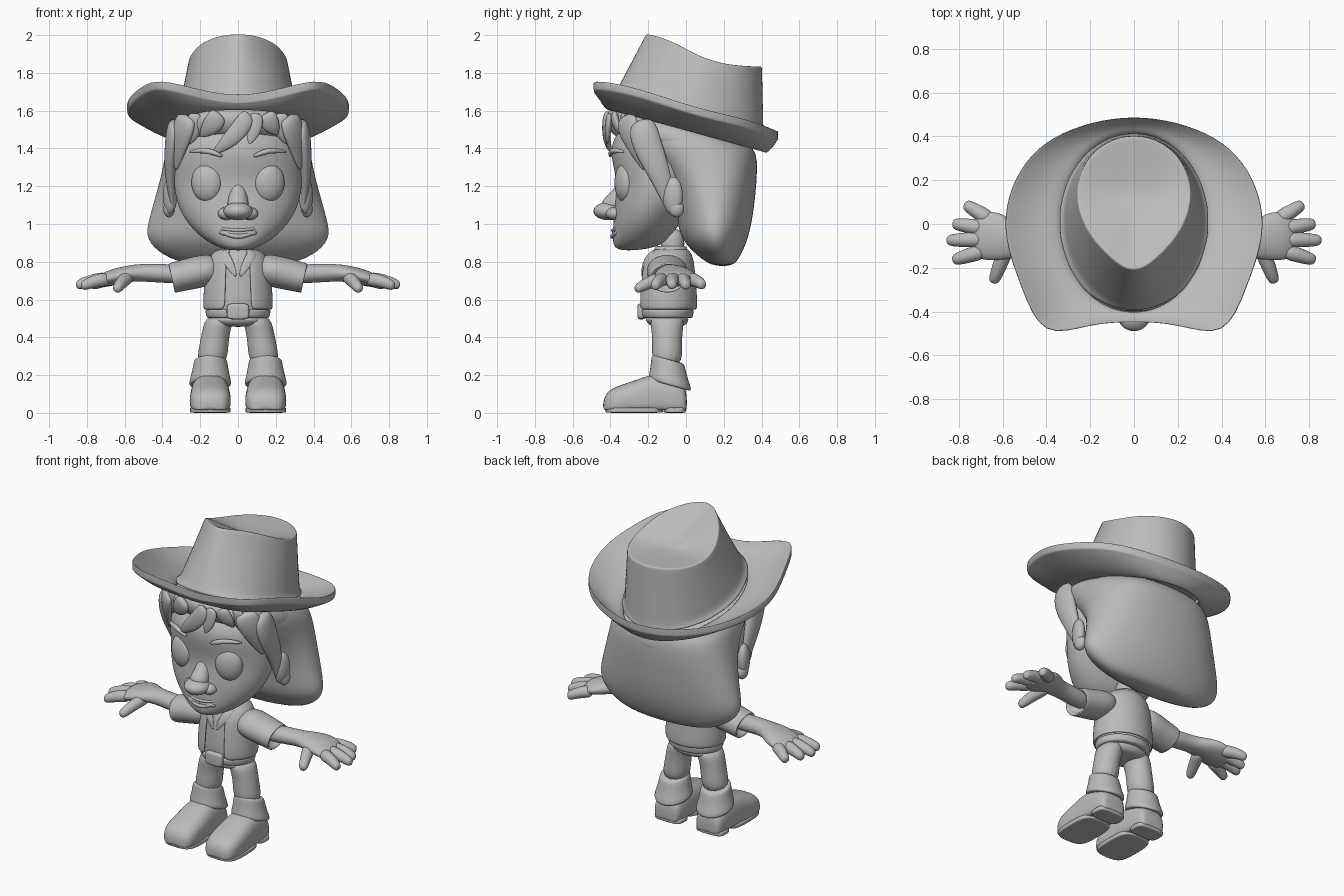
import bpy, bmesh, math
from mathutils import Vector

if "Cube" in bpy.data.objects:
    bpy.data.objects.remove(bpy.data.objects["Cube"])

clay = bpy.data.materials.new("clay_grey")
clay.use_nodes = True
GREY = (0.5, 0.5, 0.5, 1)
clay.diffuse_color = GREY
clay.node_tree.nodes["Principled BSDF"].inputs["Base Color"].default_value = GREY
Z = (0, 0, 1)
FRONT = (0, -1, 0)


def finish(name, bm, mirror=False, sub=0, thick=0):
    bmesh.ops.recalc_face_normals(bm, faces=bm.faces)
    mesh = bpy.data.meshes.new(name)
    bm.to_mesh(mesh)
    bm.free()
    ob = bpy.data.objects.new(name, mesh)
    bpy.context.collection.objects.link(ob)
    mesh.materials.append(clay)
    for f in mesh.polygons:
        f.use_smooth = True
    if mirror:
        ob.modifiers.new("Mirror", "MIRROR")
    if thick:
        ob.modifiers.new("Solidify", "SOLIDIFY").thickness = thick
    if sub:
        m = ob.modifiers.new("Subdivision", "SUBSURF")
        m.levels = m.render_levels = sub


def loft(name, rings, caps=True, keep=None, sub=2, **kw):
    """Bridge rings of equal length into one surface."""
    bm = bmesh.new()
    rows = [[bm.verts.new(p) for p in r] for r in rings]
    n = len(rows[0])
    for a, b in zip(rows, rows[1:]):
        for i in range(n):
            j = (i + 1) % n
            bm.faces.new((a[i], a[j], b[j], b[i]))
    if caps:
        bm.faces.new(rows[0])
        bm.faces.new(rows[-1])
    bmesh.ops.remove_doubles(bm, verts=bm.verts, dist=1e-5)
    if keep:
        drop = [f for f in bm.faces if not keep(f.calc_center_median())]
        bmesh.ops.delete(bm, geom=drop, context="FACES")
    finish(name, bm, sub=sub, **kw)


def tube(name, pts, d=Z, face=None, n=16, power=1, floor=None, tilt=0, **kw):
    """Stack ovals (x, y, z, width, depth[, power]) along d; depth points along face."""
    d = Vector(d).normalized()
    u = Vector(face or (FRONT if abs(d.z) > .99 else Z)).cross(d).normalized()
    v = d.cross(u)
    rings = []
    for x, y, z, r1, r2, *own in pts:
        pw = own[0] if own else power
        bend = lambda t: math.copysign(abs(t) ** pw, t)
        ring = []
        for i in range(n):
            a = 2 * math.pi * (i + 0.5) / n
            p = Vector((x, y, z)) + u * r1 * bend(math.cos(a)) + v * r2 * bend(math.sin(a))
            p.z -= tilt * (p.y - y)
            if floor is not None:
                p.z = max(p.z, floor)
            ring.append(p)
        rings.append(ring)
    loft(name, rings, **kw)


def strand(name, path, radii, flat=1, **kw):
    """Tapered tube through a few points."""
    d = Vector(path[-1]) - Vector(path[0])
    tube(name, [(*p, r, r * flat) for p, r in zip(path, radii)], d=d, n=10, **kw)


def ball(name, loc, size, turn=0, **kw):
    bm = bmesh.new()
    bmesh.ops.create_uvsphere(bm, u_segments=24, v_segments=16, radius=1)
    bmesh.ops.scale(bm, vec=size, verts=bm.verts)
    c, s = math.cos(turn), math.sin(turn)
    for v in bm.verts:
        x, y, z = v.co
        v.co = Vector((c * x - s * y, s * x + c * y, z)) + Vector(loc)
    finish(name, bm, **kw)


def stack(rows):
    """Rows of height, half width, front y, back y[, power]."""
    return [(0, (f + b) / 2, z, rx, (b - f) / 2, *own) for z, rx, f, b, *own in rows]


# Head and face
tube("head", stack([
    (.86, .05, -.35, -.26), (.88, .115, -.385, -.14), (.93, .2, -.39, -.08),
    (1.02, .285, -.385, -.02), (1.12, .33, -.38, .05), (1.22, .345, -.365, .08),
    (1.33, .34, -.395, .1), (1.46, .315, -.405, .1), (1.58, .2, -.25, .1)]), n=24)
ball("nose", (0, -.41, 1.068), (.078, .08, .048))
ball("nostril", (.062, -.38, 1.055), (.045, .045, .034), mirror=True)
strand("nose_bridge", [(0, -.315, 1.24), (0, -.335, 1.17), (0, -.375, 1.12), (0, -.41, 1.07)],
       [.035, .048, .058, .065], face=FRONT)
ball("eye", (.165, -.325, 1.22), (.084, .05, .104), turn=.3, mirror=True)
strand("eyebrow", [(.08, -.4, 1.358), (.13, -.4, 1.38), (.19, -.378, 1.392), (.26, -.325, 1.38)],
       [.01, .016, .016, .008], mirror=True)
for name, low, r in (("upper_lip", .965, .009), ("lower_lip", .928, .013)):
    strand(name, [(x, -.393 + 2.8 * x * x, low + (.985 - low) * (x / .125) ** 2)
                  for x in (-.125, -.07, 0, .07, .125)], [.005, r, r, r, .005])
ball("teeth", (0, -.37, .952), (.1, .022, .02))
ball("ear", (.36, -.07, 1.15), (.035, .055, .1), turn=-.3, mirror=True)
ball("ear_lobe", (.365, -.05, 1.08), (.03, .04, .045), mirror=True)

# Hair: a solid back mass, a tilted cap under the hat and loose locks
tube("hair_back", stack([
    (.775, .25, .14, .25, 1), (.83, .4, .06, .29, 1), (.92, .5, -.03, .33, 1.05),
    (1.03, .475, -.05, .355, 1), (1.2, .425, -.09, .375, .9), (1.32, .395, -.17, .38, .8),
    (1.4, .385, -.27, .37, .8), (1.47, .365, -.35, .27, .85), (1.51, .33, -.36, .18, .9)]), n=24)
tube("hair_cap", stack([
    (1.34, .34, -.35, .37), (1.42, .38, -.405, .385), (1.49, .36, -.405, .37),
    (1.55, .27, -.3, .3)]), n=24, power=.85, tilt=.28)
strand("side_lock", [(.335, -.24, 1.56), (.35, -.21, 1.42), (.36, -.14, 1.27),
                     (.35, -.1, 1.14), (.345, -.09, 1.06)],
       [.08, .085, .065, .035, .008], flat=.5, face=(1, 0, 0), mirror=True)
strand("temple_lock", [(.27, -.32, 1.58), (.29, -.305, 1.5), (.318, -.26, 1.4), (.33, -.22, 1.28)],
       [.07, .08, .06, .008], flat=.45, face=(.7, -.7, 0), mirror=True)
locks = {"center": (.06, -.14, 1.365, .055), "short": (.1, .06, 1.42, .045),
         "right": (-.1, -.2, 1.46, .06), "far_right": (-.22, -.26, 1.42, .05),
         "left": (.15, .21, 1.47, .055), "far_left": (.22, .26, 1.42, .05)}
for name, (x0, x1, low, r) in locks.items():
    path = []
    for t, h in ((0, 0), (.2, .35), (.6, .72), (1, 1)):
        x = x0 + (x1 - x0) * t
        path.append((x, -.425 + 1.9 * x * x, 1.59 + (low - 1.59) * h))
    strand(name + "_bang", path, [r * .8, r, r * .8, .005], flat=.45, face=FRONT)


# Hat
def full(half):
    return half + [Vector((-p.x, p.y, p.z)) for p in half[-2:0:-1]]


def mix(a, b, t, lift=1):
    return [Vector((*p.xy.lerp(q.xy, t), p.z + (q.z - p.z) * t ** lift)) for p, q in zip(a, b)]


base = []
for i in range(10):
    a = math.pi * i / 9
    y = .005 - .415 * math.cos(a)
    base.append(Vector((.335 * math.sin(a), y, 1.53 - .28 * y)))
base = full(base)
edge = full([Vector(p) for p in [
    (0, -.445, 1.675), (.2, -.455, 1.71), (.42, -.53, 1.775), (.515, -.29, 1.735),
    (.6, -.06, 1.655), (.58, .13, 1.6), (.5, .29, 1.565), (.375, .4, 1.53),
    (.19, .47, 1.5), (0, .495, 1.49)]])
rim = full([Vector(p) for p in [
    (0, -.235, 2.012), (.11, -.155, 2.0), (.205, -.05, 1.957), (.25, .05, 1.9),
    (.262, .13, 1.87), (.255, .2, 1.85), (.225, .28, 1.84), (.165, .35, 1.835),
    (.08, .395, 1.835), (0, .405, 1.835)]])
top = [mix(base, edge, t, 1.7) for t in (0, .4, .75, .98, 1)]
under = [[p - Vector((0, 0, .045)) for p in r] for r in reversed(top)]
loft("hat_brim", top + under + [top[0]], caps=False)
dip = [Vector((0, .12, 1.83))] * len(rim)
loft("hat_crown", [mix(base, edge, .2, 1.7)] + [mix(base, rim, t) for t in (.06, .2, .55, .96, 1)]
     + [mix(rim, dip, t) for t in (.06, .4, .8)])

# Body and clothes
tube("neck", [(0, -.08, .8, .075, .07), (0, -.07, .87, .062, .062), (0, -.07, .98, .065, .065)])
tube("shirt_body", stack([
    (.49, .155, -.22, .02), (.56, .172, -.24, .04), (.68, .163, -.235, .03),
    (.78, .16, -.23, .03), (.845, .125, -.2, .02), (.885, .07, -.15, 0)]))
tube("vest", stack([
    (.545, .188, -.262, .062), (.62, .185, -.26, .06), (.74, .175, -.25, .05),
    (.83, .16, -.23, .04), (.872, .1, -.18, .01)]), n=24, caps=False,
    keep=lambda c: c.y > -.1 or abs(c.x) > .06, thick=.018)
strand("collar_flap", [(.08, -.165, .86), (.068, -.205, .825), (.035, -.23, .77), (.01, -.235, .72)],
       [.02, .03, .024, .005], flat=.35, face=FRONT, mirror=True)
tube("collar", [(0, -.08, z, r, r) for z, r in ((.84, .1), (.87, .09), (.885, .078), (.88, .065))])
tube("belt", stack([(.5, .16, -.23, .03), (.505, .172, -.24, .04), (.545, .178, -.248, .045),
                    (.55, .17, -.24, .04)]))
tube("belt_buckle", [(0, y, .537, rx, rz) for y, rx, rz in
                     ((-.2, .06, .042), (-.25, .062, .044), (-.258, .05, .035))],
     d=FRONT, power=.4)
tube("trouser_seat", stack([(.455, .1, -.18, -.01), (.475, .16, -.21, .01), (.52, .168, -.23, .03)]))

# Arms and hands
tube("sleeve", [(.1, -.1, .77, .09, .07), (.17, -.1, .755, .115, .088), (.26, -.1, .735, .105, .085),
                (.345, -.1, .715, .1, .082), (.352, -.1, .713, .098, .08), (.35, -.1, .713, .08, .065),
                (.3, -.1, .725, .07, .055)], d=(1, 0, -.22), mirror=True)
tube("arm_and_palm", [
    (.28, -.1, .732, .055, .05), (.38, -.095, .738, .062, .052), (.5, -.085, .742, .058, .048),
    (.56, -.07, .74, .09, .045), (.62, -.055, .728, .115, .045), (.69, -.055, .712, .112, .042),
    (.74, -.06, .695, .09, .03)], d=(1, 0, -.1), mirror=True)
digits = {"little": ((.65, .015, .71), (.775, .093, .672)), "ring": ((.68, -.02, .71), (.83, .002, .67)),
          "middle": ((.68, -.07, .712), (.858, -.075, .672)), "index": ((.68, -.12, .71), (.83, -.167, .668)),
          "thumb": ((.575, -.09, .725), (.645, -.27, .65))}
for name, (a, b) in digits.items():
    a, b = Vector(a), Vector(b)
    strand(name + "_finger", [a.lerp(b, t) + Vector((0, 0, .04 * t * (1 - t)))
                              for t in (0, .45, .85, 1)], [.042, .036, .031, .02], mirror=True)

# Legs and boots
tube("trouser_leg", [(.09, -.1, .52, .08, .1), (.115, -.1, .44, .075, .083),
                     (.128, -.1, .36, .078, .08), (.142, -.1, .24, .085, .085)], mirror=True)
tube("trouser_cuff", [(.145, -.095, .285, .08, .08), (.145, -.095, .28, .09, .09),
                      (.146, -.09, .21, .1, .1), (.147, -.085, .165, .115, .116),
                      (.147, -.085, .142, .112, .112), (.147, -.085, .15, .08, .08)],
     tilt=.28, mirror=True)
tube("boot", [(.147, y, h * .4, w, h * .62) for y, h, w in (
    (.005, .1, .065), (-.01, .15, .09), (-.1, .2, .1), (-.18, .205, .105), (-.27, .17, .11),
    (-.35, .145, .112), (-.41, .12, .098), (-.44, .07, .06))],
    d=FRONT, power=.75, floor=.015, mirror=True)
for name, y, w, r in (("boot_sole", -.275, .11, .155), ("boot_heel", -.06, .098, .06)):
    tube(name, [(.147, y, z, w - s, r - s) for z, s in ((0, .006), (.003, 0), (.026, 0), (.03, .006))],
         power=.55, mirror=True)
